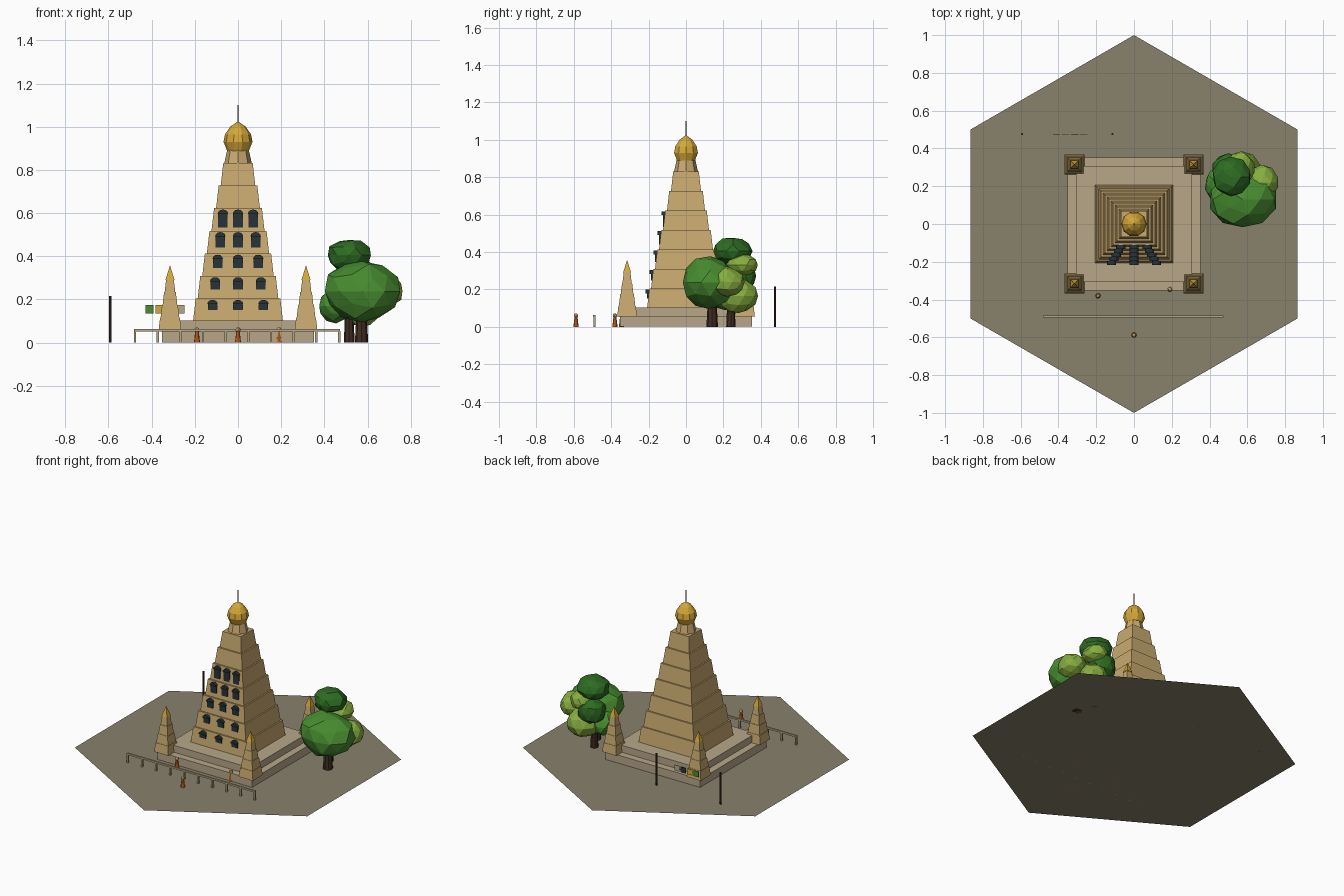
import bpy, bmesh, math, random
from mathutils import Matrix, Vector

random.seed(4)
if "Cube" in bpy.data.objects:
    bpy.data.objects.remove(bpy.data.objects["Cube"], do_unlink=True)


def material(name, r, g, b):
    m = bpy.data.materials.new(name)
    m.use_nodes = True
    m.diffuse_color = (r, g, b, 1)
    m.node_tree.nodes["Principled BSDF"].inputs["Base Color"].default_value = (r, g, b, 1)
    return m


EARTH = material("earth", .25, .22, .15)
STONE = material("pale stone", .48, .39, .25)
SAND = material("sandstone", .58, .40, .16)
GOLD = material("gold", .66, .39, .04)
SLATE = material("dark slate", .02, .033, .04)
BARK = material("bark", .05, .025, .015)
DARK = material("dark green", .027, .15, .016)
LEAF = material("leaf green", .065, .27, .03)
LIGHT = material("light green", .24, .42, .05)
ORANGE = material("orange cloth", .75, .16, .02)


def finish(bm, name, mat):
    bmesh.ops.recalc_face_normals(bm, faces=bm.faces)
    mesh = bpy.data.meshes.new(name)
    bm.to_mesh(mesh)
    bm.free()
    mesh.materials.append(mat)
    ob = bpy.data.objects.new(name, mesh)
    bpy.context.collection.objects.link(ob)
    return ob


def box(name, mat, center, size):
    bm = bmesh.new()
    bmesh.ops.create_cube(bm, size=1)
    for v in bm.verts:
        v.co = Vector(a * s + c for a, s, c in zip(v.co, size, center))
    return finish(bm, name, mat)


def cone(name, mat, x, y, z0, z1, r0, r1, sides=8, turn=0.0):
    bm = bmesh.new()
    bmesh.ops.create_cone(bm, cap_ends=True, segments=sides, radius1=r0, radius2=r1, depth=z1 - z0)
    spot = Matrix.Translation((x, y, (z0 + z1) / 2)) @ Matrix.Rotation(turn, 4, 'Z')
    bmesh.ops.transform(bm, matrix=spot, verts=bm.verts)
    return finish(bm, name, mat)


def frustum(name, mat, x, y, z0, z1, half0, half1):
    """Square tapered block given by its half widths."""
    return cone(name, mat, x, y, z0, z1, half0 * math.sqrt(2), half1 * math.sqrt(2), 4, math.pi / 4)


def lathe(name, mat, profile, sides):
    bm = bmesh.new()
    rings = [[bm.verts.new((r * math.cos(math.tau * i / sides), r * math.sin(math.tau * i / sides), z))
              for i in range(sides)] for r, z in profile]
    for a, b in zip(rings, rings[1:]):
        for i in range(sides):
            j = (i + 1) % sides
            bm.faces.new((a[i], a[j], b[j], b[i]))
    bm.faces.new(rings[0])
    bm.faces.new(rings[-1])
    return finish(bm, name, mat)


def arched_window(name, x, front, back, top, height, half):
    """Upright prism with a round head, running back into the wall."""
    bm = bmesh.new()
    spring = top - half * .8
    outline = [(x - half, top - height), (x + half, top - height)]
    outline += [(x + half * math.cos(t * math.pi / 6), spring + half * .8 * math.sin(t * math.pi / 6))
                for t in range(7)]
    face = bm.faces.new([bm.verts.new((px, back, pz)) for px, pz in outline])
    new = bmesh.ops.extrude_face_region(bm, geom=[face])["geom"]
    moved = [g for g in new if isinstance(g, bmesh.types.BMVert)]
    bmesh.ops.translate(bm, vec=(0, front - back, 0), verts=moved)
    return finish(bm, name, SLATE)


def blob(name, mat, center, radii):
    bm = bmesh.new()
    bmesh.ops.create_icosphere(bm, subdivisions=2, radius=1)
    for v in bm.verts:
        k = random.uniform(.9, 1.04)
        v.co = Vector(c + a * r * k for c, a, r in zip(center, v.co, radii))
    return finish(bm, name, mat)


# Hexagonal ground, a single flat face
bm = bmesh.new()
bmesh.ops.create_circle(bm, cap_ends=True, segments=6, radius=1)
ground = finish(bm, "ground", EARTH)
if abs(ground.dimensions.y - 2) > .01:
    ground.data.transform(Matrix.Rotation(math.pi / 6, 4, 'Z'))

# Two-step plinth
box("lower_plinth", STONE, (0, 0, .028), (.705, .705, .054))
box("upper_plinth", STONE, (0, 0, .078), (.612, .612, .048))

# Main tower of tapered tiers with arched windows on the front
TIERS, BASE, STEP = 7, .10, .1045
window_heights = (.043, .052, .058, .067, .08)
for k in range(TIERS):
    z = BASE + k * STEP
    half = .208 - .0213 * k
    frustum(f"tower_tier_{k + 1}", SAND, 0, 0, z, z + STEP, half, half - .012)
    if k < len(window_heights):
        for side in (-1, 0, 1):
            arched_window(f"window_{k + 1}_{side + 2}", side * (.118 - .012 * k), -half,
                          -half + .03, z + STEP - .01, window_heights[k], .022)
            # Projecting hood over the window
            arched_window(f"window_hood_{k + 1}_{side + 2}", side * (.118 - .012 * k), -half - .009,
                          -half + .03, z + STEP - .006, .02, .024)

# Neck, golden dome and spire
lathe("tower_neck", SAND, [(.064, .83), (.05, .892)], 8)
lathe("golden_dome", GOLD, [(.05, .888), (.067, .93), (.06, .965), (.036, 1.0), (.004, 1.022)], 10)
cone("spire", BARK, 0, 0, 1.015, 1.10, .004, .003, 6)

# Corner shrines
for sx in (-1, 1):
    for sy in (-1, 1):
        x, y = sx * .315, sy * .315
        tag = ("left" if sx > 0 else "right") + ("_back" if sy > 0 else "_front")
        for k in range(4):
            half = .053 - .0095 * k
            frustum(f"shrine_tier_{k + 1}_{tag}", SAND, x, y, .055 + .06 * k, .115 + .06 * k,
                    half, half - .007)
        frustum(f"shrine_tip_{tag}", GOLD, x, y, .29, .355, .021, .001)

# Front railing
box("fence_rail", STONE, (-.005, -.49, .058), (.955, .012, .011))
for k in range(10):
    box(f"fence_post_{k + 1}", STONE, (-.477 + .105 * k, -.49, .027), (.011, .011, .054))

# Robed visitors
for i, (x, y) in enumerate(((0, -.588), (-.19, -.38), (.19, -.345))):
    cone(f"robe_{i + 1}", ORANGE, x, y, 0, .053, .014, .008, 8)
    blob(f"head_{i + 1}", SAND, (x, y, .06), (.012, .012, .012))

# Flag poles and the row of flags behind the tower
for i, x in enumerate((-.592, -.115)):
    cone(f"flag_pole_{i + 1}", BARK, x, .476, 0, .215, .006, .006, 6)
for i, mat in enumerate((LEAF, GOLD, SLATE, STONE)):
    box(f"flag_{i + 1}", mat, (-.41 + .048 * i, .476, .155), (.038, .003, .038))

# Tree
cone("trunk_front", BARK, .572, .14, 0, .2, .031, .02, 8)
cone("trunk_back", BARK, .515, .24, 0, .2, .025, .017, 8)
blob("foliage_main", LEAF, (.575, .13, .238), (.18, .155, .142))
blob("foliage_top", DARK, (.513, .25, .405), (.105, .108, .078))
blob("foliage_inner", LEAF, (.455, .21, .17), (.085, .09, .08))
blob("foliage_back", DARK, (.50, .29, .27), (.09, .09, .09))
blob("foliage_outer", LIGHT, (.675, .22, .24), (.095, .095, .08))
blob("foliage_low", LIGHT, (.57, .28, .165), (.10, .105, .10))
blob("foliage_rear", LIGHT, (.565, .30, .33), (.075, .085, .06))
